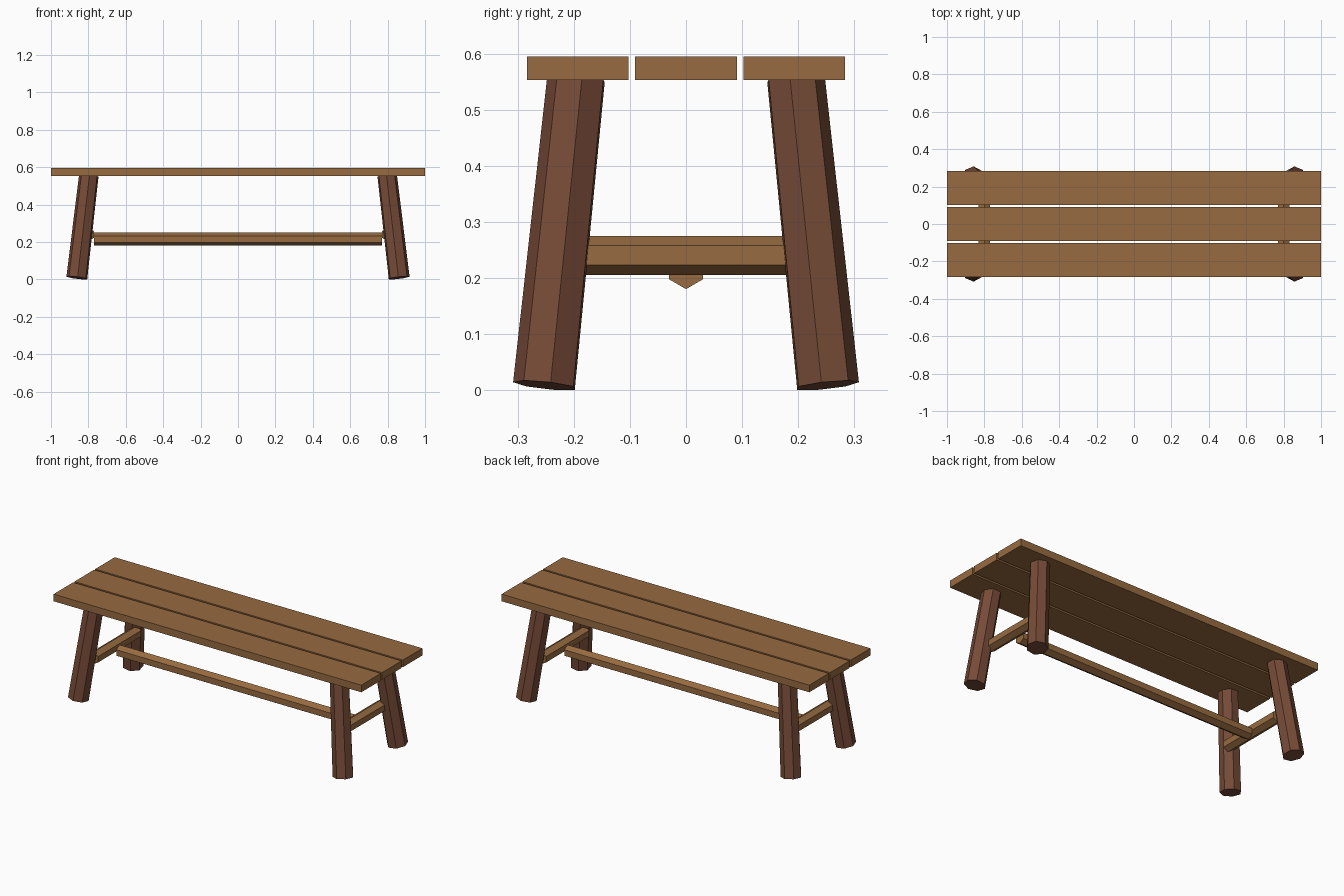
import bpy, bmesh, math
from mathutils import Vector

if "Cube" in bpy.data.objects:
    bpy.data.objects.remove(bpy.data.objects["Cube"], do_unlink=True)


def make_material(name, rgb):
    mat = bpy.data.materials.new(name)
    mat.use_nodes = True
    mat.diffuse_color = (*rgb, 1)
    mat.node_tree.nodes["Principled BSDF"].inputs["Base Color"].default_value = (*rgb, 1)
    return mat


light_wood = make_material("light_wood", (0.31, 0.147, 0.052))
dark_wood = make_material("dark_wood", (0.18, 0.069, 0.038))


def finish(name, bm, mat):
    bmesh.ops.recalc_face_normals(bm, faces=bm.faces)
    mesh = bpy.data.meshes.new(name)
    bm.to_mesh(mesh)
    bm.free()
    mesh.materials.append(mat)
    obj = bpy.data.objects.new(name, mesh)
    bpy.context.collection.objects.link(obj)


def pole(name, start, end, r_start, r_end, sides, ref, mat, flip=(1, 1), turn=0):
    """Flat-sided pole from start to end, with its first corner towards ref."""
    start, end = Vector(start), Vector(end)
    axis = (end - start).normalized()
    u = Vector(ref)
    u = (u - axis * u.dot(axis)).normalized()
    v = axis.cross(u)
    bm = bmesh.new()
    rings = []
    for centre, r in ((start, r_start), (end, r_end)):
        ring = []
        for i in range(sides):
            a = turn + math.tau * i / sides
            p = centre + r * (u * math.cos(a) + v * math.sin(a))
            ring.append(bm.verts.new((p.x * flip[0], p.y * flip[1], p.z)))
        bm.faces.new(ring)
        rings.append(ring)
    low, high = rings
    for i in range(sides):
        j = (i + 1) % sides
        bm.faces.new((low[i], low[j], high[j], high[i]))
    finish(name, bm, mat)


# Seat planks
for name, y in (("front", -0.193), ("middle", 0), ("back", 0.193)):
    bm = bmesh.new()
    bmesh.ops.create_cube(bm, size=1)
    for vert in bm.verts:
        vert.co = (vert.co.x * 2, vert.co.y * 0.181 + y, vert.co.z * 0.042 + 0.574)
    finish(name + "_seat_plank", bm, light_wood)

# Splayed, slightly tapered legs
for side, sx in (("left", 1), ("right", -1)):
    for place, sy in (("front", 1), ("back", -1)):
        pole(f"{place}_{side}_leg", (0.861, -0.251, 0.009), (0.797, -0.194, 0.556),
             0.0575, 0.0535, 7, (0, -1, 0), dark_wood, (sx, sy), math.radians(-3))

    # Short stretcher between each pair of legs
    pole(side + "_stretcher", (sx * 0.8, -0.2, 0.2405), (sx * 0.8, 0.2, 0.2405),
         0.035, 0.035, 6, (0, 0, 1), light_wood)

# Long stretcher under the seat
pole("long_stretcher", (-0.77, 0, 0.2155), (0.77, 0, 0.2155),
     0.035, 0.035, 6, (0, 0, 1), light_wood)
